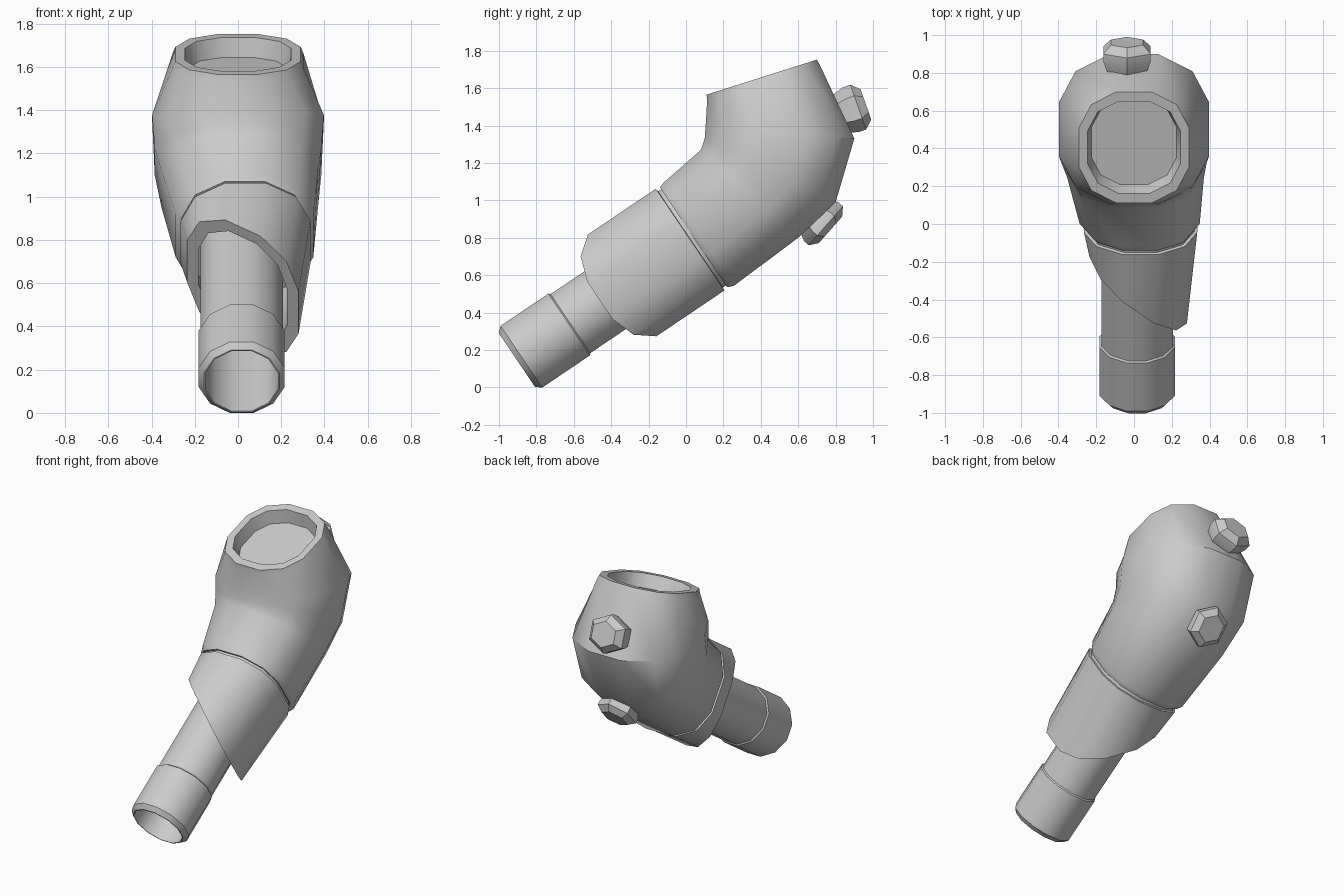
import bpy, bmesh, math
from mathutils import Vector

if "Cube" in bpy.data.objects:
    bpy.data.objects.remove(bpy.data.objects["Cube"])

# Axis of the lower limb (leaning in the YZ plane)
U = Vector((0, 0.829, 0.559))
V = Vector((0, -0.559, 0.829))


def ngon(n):
    k = math.cos(math.pi / n)
    return [(math.cos((i + .5) * 2 * math.pi / n) / k,
             math.sin((i + .5) * 2 * math.pi / n) / k) for i in range(n)]


# squarish 12-sided section
q = [(1, .36), (.78, .77), (.32, 1)]
SOFT = q + [(-a, b) for a, b in q[::-1]]
SOFT += [(-a, -b) for a, b in SOFT]


def ring(c, rx, b, profile, slope=0):
    """Section in the plane of X and b; slope shears it along U across X."""
    return [c + Vector((rx * s, 0, 0)) + b * t - U * (slope * rx * s) for s, t in profile]


def limb_ring(u, v, cx, rx, rv, profile, slope=0):
    return ring(Vector((cx, 0, 0)) + U * u + V * v, rx, V * rv, profile, slope)


def span_ring(front, back, cx, rx):
    f, b = Vector((0, *front)), Vector((0, *back))
    return ring((f + b) / 2 + Vector((cx, 0, 0)), rx, (f - b) / 2, SOFT)


def loft(name, rings):
    bm = bmesh.new()
    loops = [[bm.verts.new(p) for p in r] for r in rings]
    n = len(loops[0])
    for a, b in zip(loops, loops[1:]):
        for i in range(n):
            j = (i + 1) % n
            bm.faces.new((a[i], a[j], b[j], b[i]))
    bm.faces.new(loops[0][::-1])
    bm.faces.new(loops[-1])
    bmesh.ops.recalc_face_normals(bm, faces=bm.faces)
    me = bpy.data.meshes.new(name)
    bm.to_mesh(me)
    bm.free()
    ob = bpy.data.objects.new(name, me)
    bpy.context.collection.objects.link(ob)
    bpy.ops.object.select_all(action='DESELECT')
    ob.select_set(True)
    bpy.context.view_layer.objects.active = ob
    bpy.ops.object.shade_smooth_by_angle(angle=math.radians(38))
    return ob


# Hollow lower tube: inner bore, bevelled lip, slightly wider end sleeve
N12 = ngon(12)
tube = [(-.05, .165), (-.668, .168), (-.668, .174), (-.638, .199),
        (-.33, .199), (-.322, .19), (.44, .19)]
loft("lower_tube", [limb_ring(u, .628, .017, r, r, N12) for u, r in tube])

# Cuff with a slanted open end
loft("cuff", [
    limb_ring(.40, .643, .035, .24, .27, SOFT),
    limb_ring(.089, .643, .0225, .205, .275, SOFT, .82),
    limb_ring(.089, .643, .0225, .2575, .328, SOFT, .82),
    limb_ring(.46, .643, .035, .30, .328, SOFT),
    limb_ring(.462, .643, .035, .285, .31, SOFT),
    limb_ring(.51, .643, .033, .285, .31, SOFT),
])

# Bent upper body with a recessed top opening
top_f, top_b = Vector((0, .11, 1.565)), Vector((0, .70, 1.752))
mid, half = (top_f + top_b) / 2, (top_f - top_b) / 2
axis = Vector((0, -half.z, half.y)).normalized()
if axis.z < 0:
    axis = -axis
loft("upper_body", [
    limb_ring(.482, .643, .032, .295, .322, SOFT),
    limb_ring(.515, .641, .03, .318, .334, SOFT),
    span_ring((.08, 1.27), (.60, .80), .008, .362),
    span_ring((.10, 1.33), (.80, .99), 0, .385),
    span_ring((.105, 1.40), (.90, 1.33), 0, .397),
    ring(mid - axis * .03, .302, half * 1.02, SOFT),
    ring(mid, .29, half, SOFT),
    ring(mid, .245, half * .83, SOFT),
    ring(mid - axis * .09, .225, half * .76, SOFT),
])

# Two hexagonal studs on the back
HEX = ngon(6)


def stud(name, base, direction, rx, rv, height):
    d = Vector((0, *direction)).normalized()
    b = Vector((0, -d.z, d.y))
    steps = [(-.05, .75), (0, .85), (.4, 1), (.7, 1), (1, .68)]
    loft(name, [ring(Vector(base) + d * height * h, rx * s, b * rv * s, HEX) for h, s in steps])


stud("upper_stud", (-.037, .825, 1.465), (.94, .33), .125, .11, .145)
stud("lower_stud", (.01, .69, .915), (.75, -.66), .115, .12, .11)
